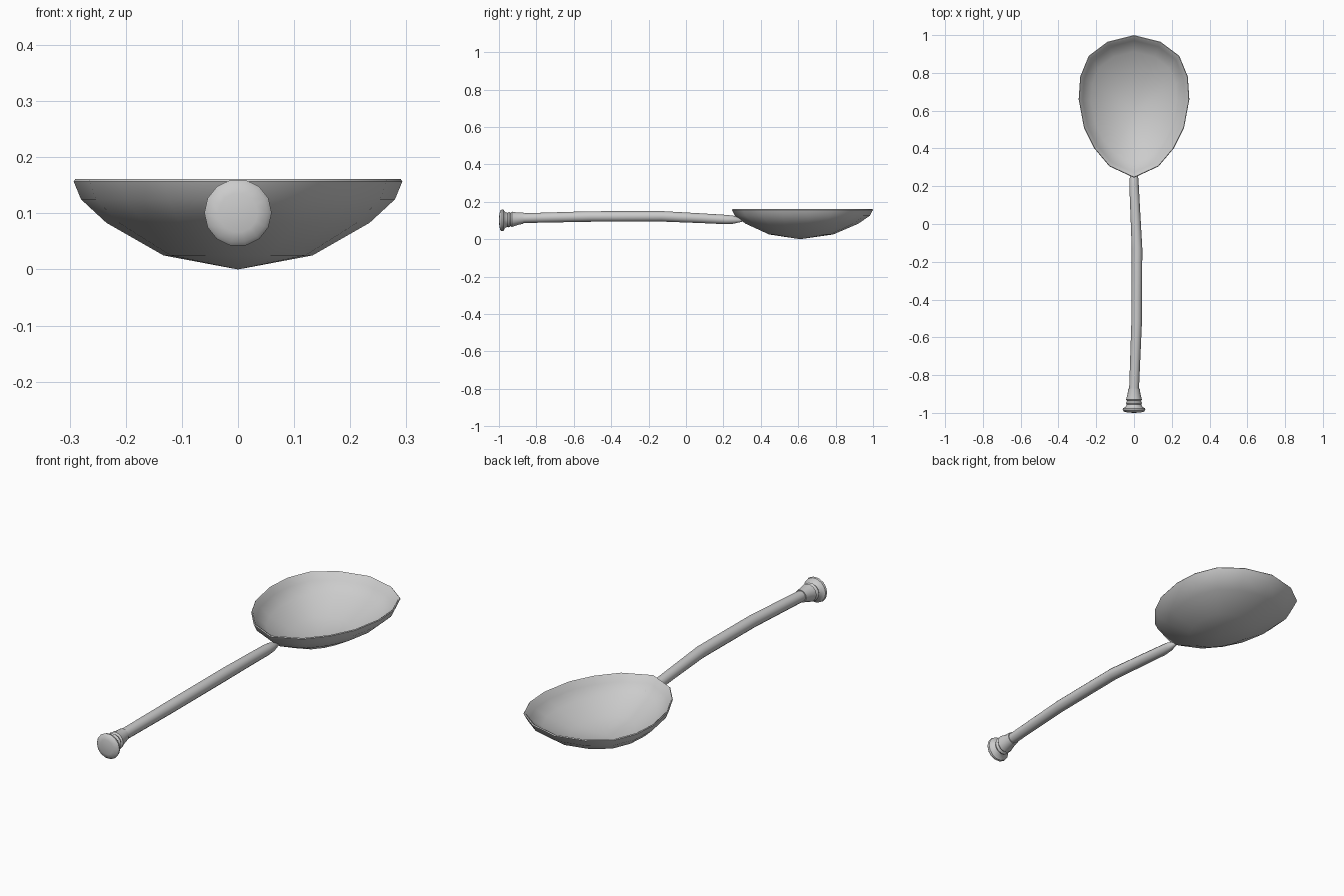
import bpy, bmesh, math
from mathutils import Vector

cube = bpy.data.objects.get("Cube")
if cube:
    bpy.data.objects.remove(cube)

metal = bpy.data.materials.new("grey metal")
metal.use_nodes = True
GREY = (0.6, 0.6, 0.6, 1)
metal.diffuse_color = GREY
metal.node_tree.nodes["Principled BSDF"].inputs["Base Color"].default_value = GREY


def loft(name, rings, sharp):
    """Skin a list of rings; a ring with one point closes to a tip."""
    bm = bmesh.new()
    loops = [[bm.verts.new(p) for p in ring] for ring in rings]
    n = max(len(r) for r in loops)
    for a, b in zip(loops, loops[1:]):
        for i in range(n):
            j = (i + 1) % n
            quad = [a[i % len(a)], a[j % len(a)], b[j % len(b)], b[i % len(b)]]
            bm.faces.new(list(dict.fromkeys(quad)))
    bmesh.ops.recalc_face_normals(bm, faces=bm.faces)
    mesh = bpy.data.meshes.new(name)
    bm.to_mesh(mesh)
    bm.free()
    obj = bpy.data.objects.new(name, mesh)
    bpy.context.collection.objects.link(obj)
    mesh.materials.append(metal)
    bpy.ops.object.select_all(action='DESELECT')
    obj.select_set(True)
    bpy.context.view_layer.objects.active = obj
    bpy.ops.object.shade_smooth_by_angle(angle=math.radians(sharp))
    return obj


def tube(name, stations, sides, sharp=40):
    """Round sections across y, each given as x, y, z, radius."""
    rings = []
    for x, y, z, r in stations:
        if r == 0:
            rings.append([Vector((x, y, z))])
            continue
        angles = [math.tau * i / sides for i in range(sides)]
        rings.append([Vector((x + r * math.cos(a), y, z + r * math.sin(a))) for a in angles])
    return loft(name, rings, sharp)


# Bowl: egg-shaped outline, shrunk towards the lowest point, outside then inside
half = [(0, 1), (0.14, 0.965), (0.24, 0.89), (0.285, 0.78), (0.293, 0.66),
        (0.265, 0.51), (0.21, 0.4), (0.13, 0.305), (0, 0.245)]
outline = half + [(-x, y) for x, y in half[-2:0:-1]]
MID = 0.61
shell = [(0, 0), (0.453, 0.025), (0.8, 0.083), (0.955, 0.125), (1, 0.157), (0.99, 0.161),
         (0.97, 0.157), (0.925, 0.128), (0.775, 0.09), (0.44, 0.036), (0, 0.012)]
rings = []
for s, z in shell:
    ring = [Vector((x * s, MID + (y - MID) * s, z)) for x, y in outline]
    rings.append(ring if s else ring[:1])
loft("bowl", rings, 50)

# Handle: gently bowed rod with a tapered tip under the bowl
tube("handle", [(0, -0.88, 0.112, 0), (0, -0.88, 0.112, 0.026), (0.014, -0.52, 0.121, 0.028),
                (0.016, -0.13, 0.122, 0.028), (0.006, 0.08, 0.112, 0.026),
                (0, 0.21, 0.105, 0.025), (0, 0.25, 0.104, 0.022),
                (0, 0.3, 0.102, 0.009), (0, 0.31, 0.1, 0)], 12)

# Pommel: flared collar, ridges and a domed end cap
tube("pommel", [(0, -0.87, 0.112, 0), (0, -0.87, 0.112, 0.03), (0, -0.9, 0.109, 0.034),
                (0, -0.93, 0.106, 0.042), (0, -0.937, 0.105, 0.036), (0, -0.947, 0.104, 0.043),
                (0, -0.955, 0.103, 0.038), (0, -0.968, 0.102, 0.044), (0, -0.976, 0.101, 0.058),
                (0, -0.985, 0.101, 0.06), (0, -0.993, 0.101, 0.053),
                (0, -0.998, 0.101, 0.035), (0, -1, 0.101, 0)], 14)
